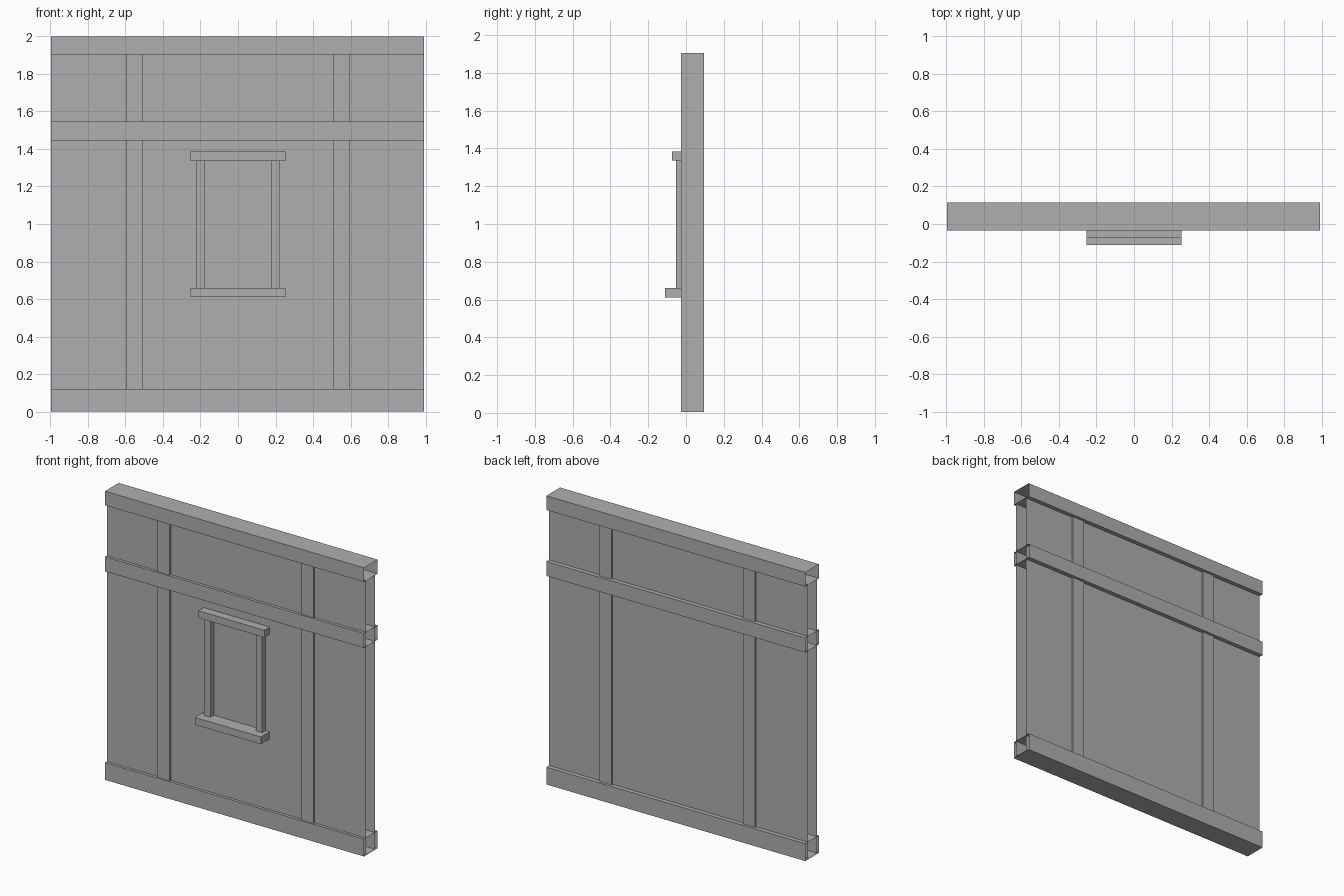
import bpy
import bmesh
from mathutils import Matrix, Vector

cube = bpy.data.objects.get("Cube")
if cube:
    bpy.data.objects.remove(cube, do_unlink=True)

# Single plain grey
GREY = (0.43, 0.43, 0.43, 1.0)
grey = bpy.data.materials.new("plain grey")
grey.use_nodes = True
grey.diffuse_color = GREY
grey.node_tree.nodes["Principled BSDF"].inputs["Base Color"].default_value = GREY


def box(name, x, y, z, open_ends=False):
    """Box spanning the given ranges, optionally without its two x end faces."""
    lo, hi = (Vector(corner) for corner in zip(x, y, z))
    bm = bmesh.new()
    bmesh.ops.create_cube(bm, size=1, matrix=Matrix.Translation((lo + hi) / 2)
                          @ Matrix.Diagonal((*(hi - lo), 1)))
    if open_ends:
        bm.normal_update()
        ends = [f for f in bm.faces if abs(f.normal.x) > 0.5]
        bmesh.ops.delete(bm, geom=ends, context='FACES_ONLY')
    mesh = bpy.data.meshes.new(name)
    bm.to_mesh(mesh)
    bm.free()
    mesh.materials.append(grey)
    obj = bpy.data.objects.new(name, mesh)
    bpy.context.collection.objects.link(obj)
    return obj


WIDTH = (-0.995, 0.99)
BEAM_DEPTH = (-0.035, 0.115)
POST_DEPTH = (-0.027, 0.096)
WALL_DEPTH = (-0.015, 0.085)
WALL_FRONT = WALL_DEPTH[0]

# Wall panel, open at both sides so sections can be joined
box("wall_panel", WIDTH, WALL_DEPTH, (0.005, 1.905), open_ends=True)

# Hollow horizontal beams
for name, z in (("bottom_beam", (0, 0.12)),
                ("middle_beam", (1.445, 1.545)),
                ("top_beam", (1.902, 2.0))):
    box(name, WIDTH, BEAM_DEPTH, z, open_ends=True)

# Upright posts and window jambs, one on each side
for side, s in (("left", 1), ("right", -1)):
    box(side + "_post", sorted((s * 0.505, s * 0.598)), POST_DEPTH, (0.005, 1.904))
    box(side + "_window_jamb", sorted((s * 0.175, s * 0.223)),
        (-0.053, WALL_FRONT), (0.658, 1.336))

# Window lintel and deeper sill
box("window_lintel", (-0.253, 0.253), (-0.073, WALL_FRONT), (1.335, 1.385))
box("window_sill", (-0.253, 0.253), (-0.111, WALL_FRONT), (0.61, 0.66))
